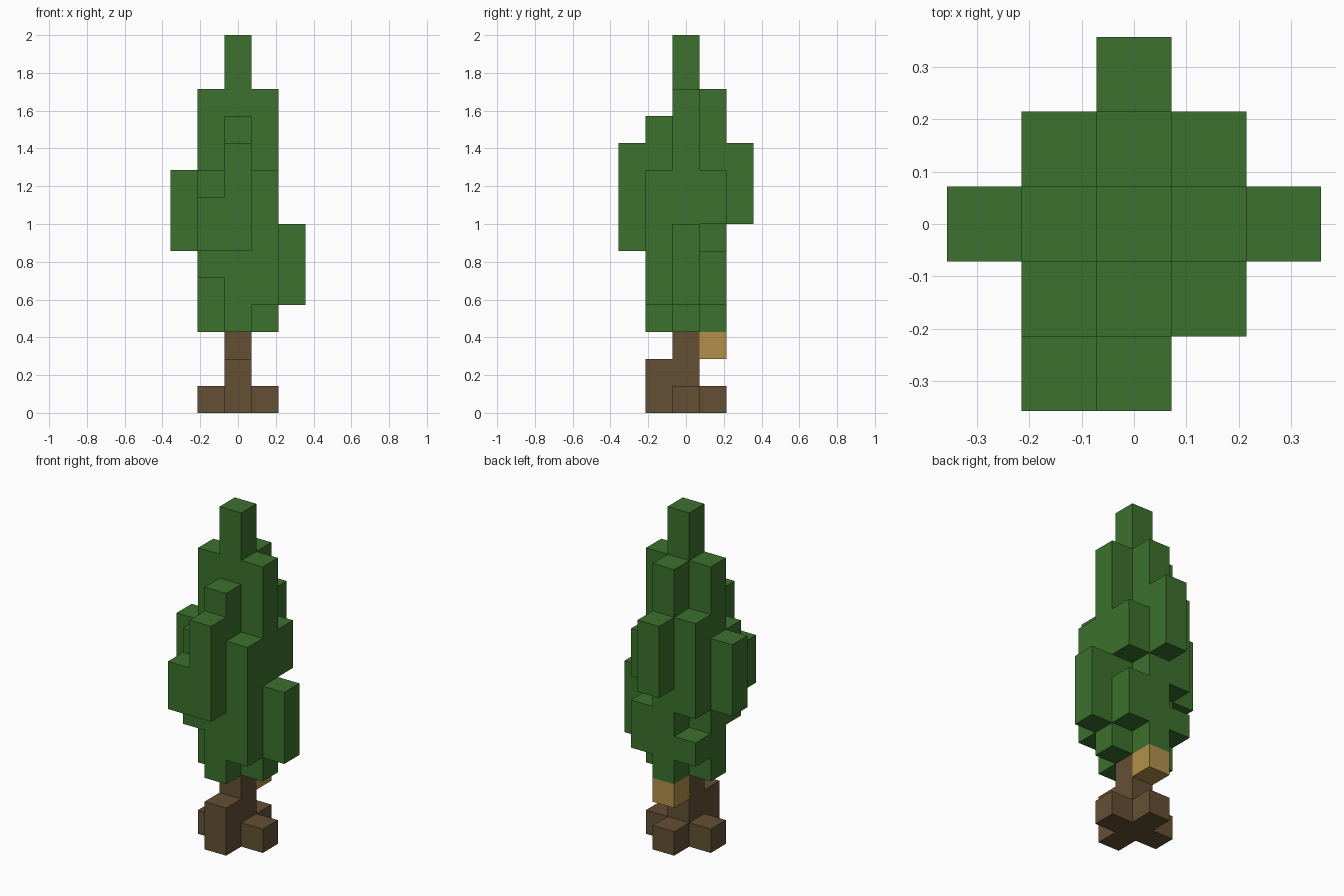
import bpy
import bmesh
from mathutils import Vector

if "Cube" in bpy.data.objects:
    bpy.data.objects.remove(bpy.data.objects["Cube"])

U = 1 / 7  # edge length of one block


def material(name, colour):
    m = bpy.data.materials.new(name)
    m.diffuse_color = (*colour, 1)
    m.use_nodes = True
    m.node_tree.nodes["Principled BSDF"].inputs["Base Color"].default_value = m.diffuse_color
    return m


LEAF = material("leaf_green", (0.045, 0.165, 0.027))
BARK = material("bark_brown", (0.127, 0.080, 0.034))
HONEY = material("light_wood", (0.445, 0.279, 0.069))

# (axis, sign) of the six block sides
SIDES = [(a, s) for a in range(3) for s in (-1, 1)]


def blocks(name, columns, mat):
    """Merge columns (x, y, bottom, top) of blocks into one closed skin."""
    cells = {(x, y, z) for x, y, lo, hi in columns for z in range(lo, hi)}
    bm = bmesh.new()
    verts = {}

    def vert(p):
        if p not in verts:
            verts[p] = bm.verts.new(((p[0] - 0.5) * U, (p[1] - 0.5) * U, p[2] * U))
        return verts[p]

    for cell in sorted(cells):
        for axis, sign in SIDES:
            near = list(cell)
            near[axis] += sign
            if tuple(near) in cells:
                continue  # hidden between two blocks
            corners = []
            for b, c in ((0, 0), (1, 0), (1, 1), (0, 1)):
                p = list(cell)
                p[axis] += sign > 0
                p[(axis + 1) % 3] += b
                p[(axis + 2) % 3] += c
                corners.append(vert(tuple(p)))
            bm.faces.new(corners if sign > 0 else corners[::-1])
    mesh = bpy.data.meshes.new(name)
    bm.to_mesh(mesh)
    bm.free()
    mesh.materials.append(mat)
    obj = bpy.data.objects.new(name, mesh)
    bpy.context.collection.objects.link(obj)
    return obj


# Trunk with four spreading roots, the front one taller
blocks("trunk", [(0, 0, 0, 3), (-1, 0, 0, 1), (1, 0, 0, 1),
                 (0, 1, 0, 1), (0, -1, 0, 2)], BARK)

# Small box hanging under the leaves behind the trunk
blocks("hanging_box", [(0, 1, 2, 3)], HONEY)

# Foliage: tall core, inner ring, diagonal tufts, outer tufts
blocks("foliage", [
    (0, 0, 3, 14),
    (-1, 0, 3, 12), (1, 0, 3, 12), (0, 1, 3, 12), (0, -1, 3, 11),
    (-1, -1, 5, 9), (1, -1, 4, 9),
    (-1, 1, 4, 5), (-1, 1, 6, 10), (1, 1, 4, 6), (1, 1, 7, 9),
    (-2, 0, 6, 9), (2, 0, 4, 7), (0, 2, 7, 10),
    (0, -2, 6, 10), (-1, -2, 6, 8),
], LEAF)
